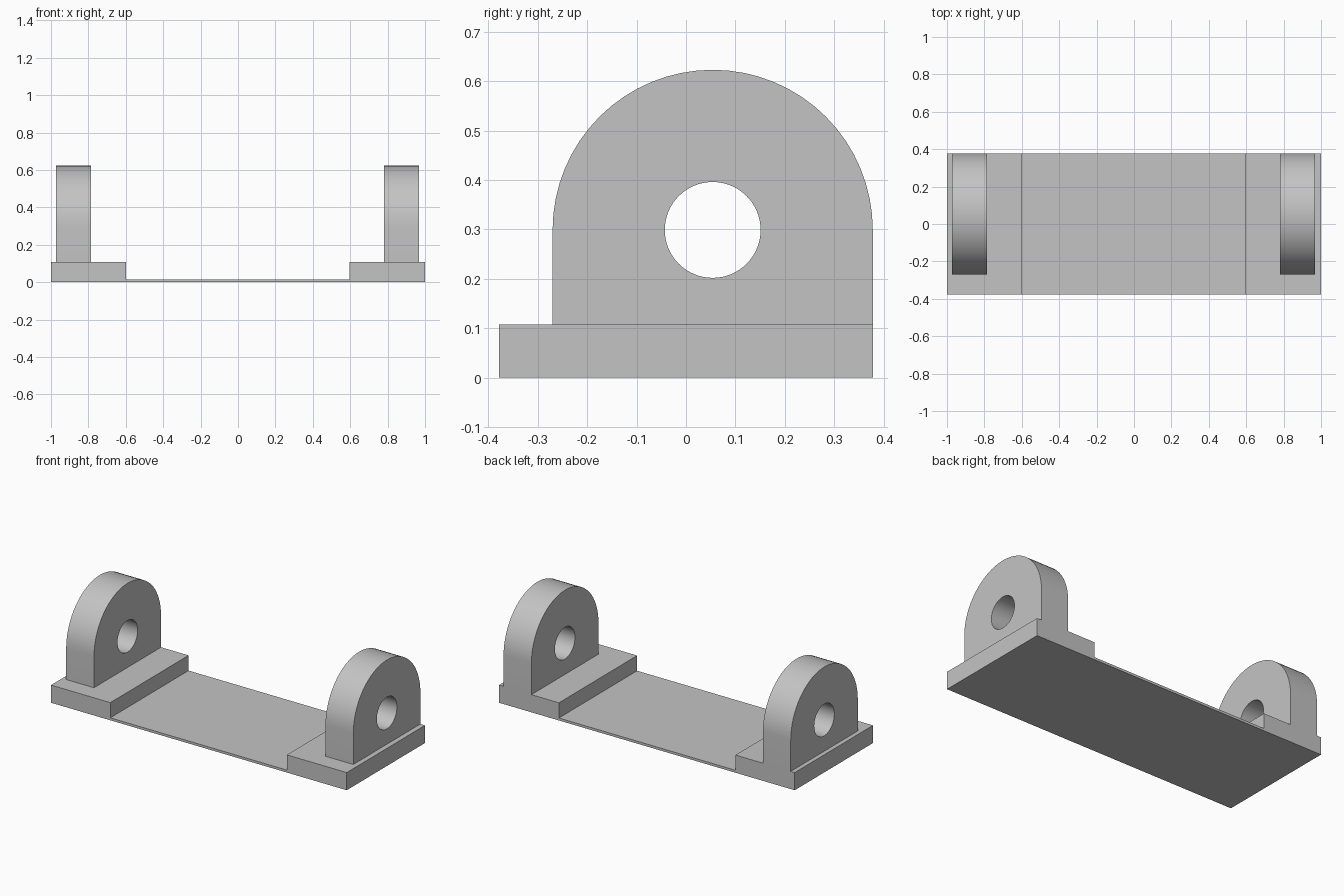
import bpy
import bmesh
from math import pi, sin, cos, radians
from mathutils import Matrix, Vector

if "Cube" in bpy.data.objects:
    bpy.data.objects.remove(bpy.data.objects["Cube"])

grey = bpy.data.materials.new("plain grey")
grey.use_nodes = True
colour = (0.55, 0.55, 0.55, 1)
grey.diffuse_color = colour
grey.node_tree.nodes["Principled BSDF"].inputs["Base Color"].default_value = colour

HALF_DEPTH = 0.378
PLATE_TOP, FOOT_TOP = 0.015, 0.108
LUG_BACK, LUG_RADIUS = HALF_DEPTH, 0.324
BORE_Y, BORE_Z, BORE_RADIUS = LUG_BACK - LUG_RADIUS, 0.299, 0.097
SEGMENTS = 64


def prism(name, points, offset):
    """Extrude a closed outline along the offset vector."""
    bm = bmesh.new()
    face = bm.faces.new([bm.verts.new(p) for p in points])
    extruded = bmesh.ops.extrude_face_region(bm, geom=[face])["geom"]
    verts = [g for g in extruded if isinstance(g, bmesh.types.BMVert)]
    bmesh.ops.translate(bm, verts=verts, vec=Vector(offset))
    bmesh.ops.recalc_face_normals(bm, faces=bm.faces)
    mesh = bpy.data.meshes.new(name)
    bm.to_mesh(mesh)
    bm.free()
    mesh.materials.append(grey)
    obj = bpy.data.objects.new(name, mesh)
    bpy.context.collection.objects.link(obj)
    return obj


def arc(x, radius, sweep, count):
    return [(x, BORE_Y + radius * cos(sweep * i / count),
             BORE_Z + radius * sin(sweep * i / count)) for i in range(count + 1)]


def lug(name, x0, x1):
    """Round-topped upright with a through bore."""
    outline = [(x0, BORE_Y - LUG_RADIUS, FOOT_TOP), (x0, LUG_BACK, FOOT_TOP)]
    obj = prism(name, outline + arc(x0, LUG_RADIUS, pi, SEGMENTS // 2), (x1 - x0, 0, 0))
    margin = 0.05
    circle = arc(x0 - margin, BORE_RADIUS, 2 * pi, SEGMENTS)[:-1]
    cutter = prism(name + "_cutter", circle, (x1 - x0 + 2 * margin, 0, 0))
    bore = obj.modifiers.new("bore", "BOOLEAN")
    bore.operation = "DIFFERENCE"
    bore.solver = "EXACT"
    bore.object = cutter
    bpy.context.view_layer.objects.active = obj
    bpy.ops.object.select_all(action="DESELECT")
    obj.select_set(True)
    bpy.ops.object.modifier_apply(modifier=bore.name)
    bpy.data.objects.remove(cutter)
    bpy.ops.object.shade_smooth_by_angle(angle=radians(30))


# Thin floor and its two raised feet as one stepped section
section = [(-1, 0), (1, 0), (1, FOOT_TOP), (0.595, FOOT_TOP), (0.595, PLATE_TOP),
           (-0.599, PLATE_TOP), (-0.599, FOOT_TOP), (-1, FOOT_TOP)]
prism("stepped_base", [(x, -HALF_DEPTH, z) for x, z in section], (0, 2 * HALF_DEPTH, 0))

# Bored uprights, one on each foot
lug("left_lug", 0.781, 0.969)
lug("right_lug", -0.973, -0.785)
